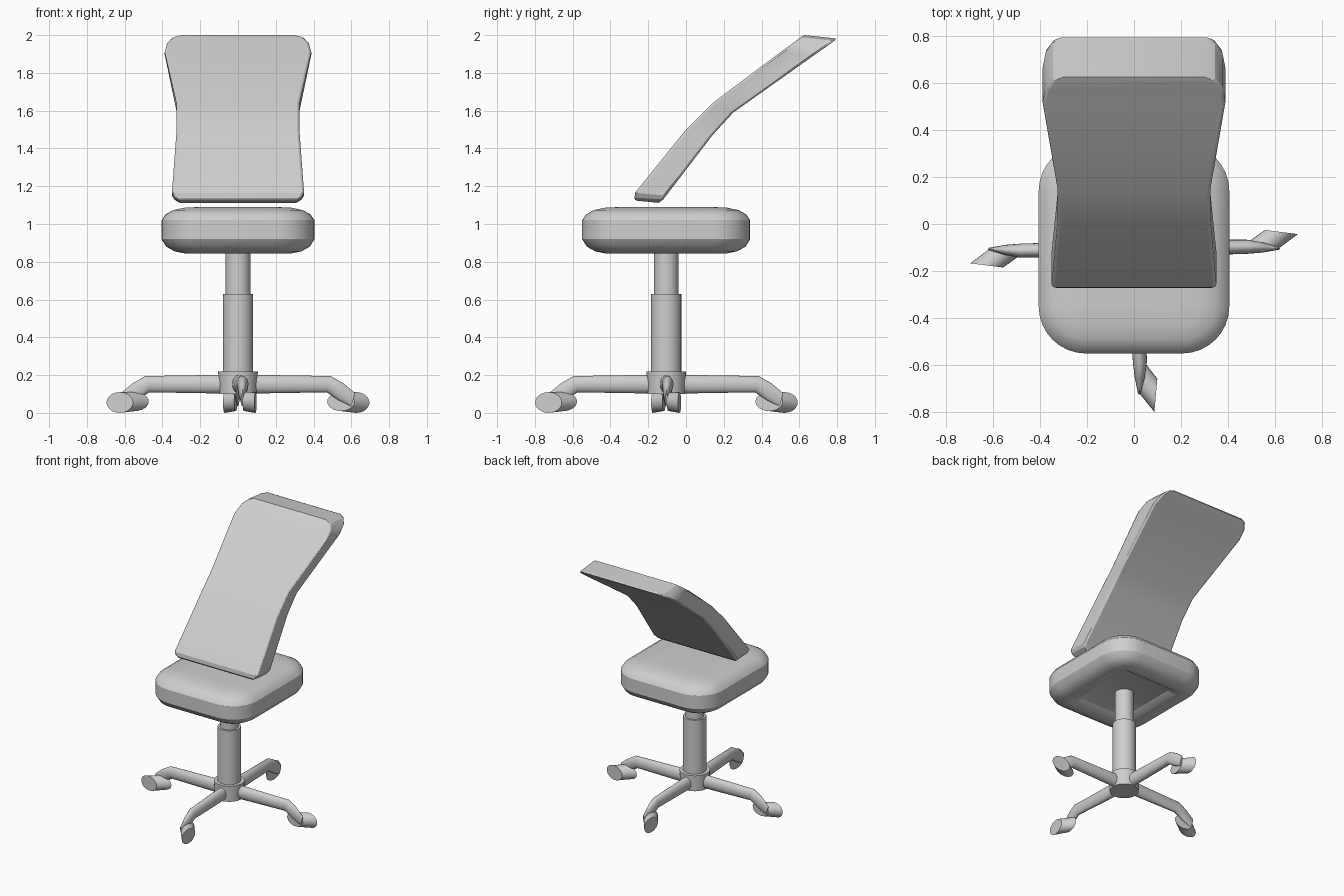
import bpy
import bmesh
from math import sin, cos, pi, radians
from mathutils import Matrix, Vector

if "Cube" in bpy.data.objects:
    bpy.data.objects.remove(bpy.data.objects["Cube"], do_unlink=True)

COLUMN_Y = -0.105

grey = bpy.data.materials.new("light_grey")
grey.use_nodes = True
grey.diffuse_color = (0.62, 0.62, 0.62, 1)
grey.node_tree.nodes["Principled BSDF"].inputs["Base Color"].default_value = (0.62, 0.62, 0.62, 1)


def loft(name, rings, matrix=Matrix(), bevel=0.0):
    """Skin a stack of equal-sized rings and cap both ends."""
    bm = bmesh.new()
    loops = [[bm.verts.new(matrix @ Vector(p)) for p in ring] for ring in rings]
    for a, b in zip(loops, loops[1:]):
        for i in range(len(a)):
            j = (i + 1) % len(a)
            bm.faces.new((a[i], a[j], b[j], b[i]))
    bm.faces.new(loops[0][::-1])
    bm.faces.new(loops[-1])
    bmesh.ops.recalc_face_normals(bm, faces=bm.faces)
    mesh = bpy.data.meshes.new(name)
    bm.to_mesh(mesh)
    bm.free()
    obj = bpy.data.objects.new(name, mesh)
    bpy.context.collection.objects.link(obj)
    mesh.materials.append(grey)
    if bevel:
        mod = obj.modifiers.new("soft_edges", "BEVEL")
        mod.width = bevel
        mod.segments = 2
        mod.limit_method = "ANGLE"
        mod.angle_limit = radians(50)
    bpy.ops.object.select_all(action="DESELECT")
    obj.select_set(True)
    bpy.context.view_layer.objects.active = obj
    bpy.ops.object.shade_smooth_by_angle(angle=radians(30))
    return obj


def circle(r, z, n=32):
    return [(r * cos(2 * pi * i / n), r * sin(2 * pi * i / n), z) for i in range(n)]


def rounded_rect(hx, hy, r, z, steps=8):
    points = []
    for k, (sx, sy) in enumerate([(1, 1), (-1, 1), (-1, -1), (1, -1)]):
        for i in range(steps + 1):
            a = (k + i / steps) * pi / 2
            points.append((sx * (hx - r) + r * cos(a), sy * (hy - r) + r * sin(a), z))
    return points


def leg_ring(u, v, z, rv, rz, slant=0.0, n=20):
    """Upright oval across the leg direction."""
    return [(u + slant * sin(a), v + rv * cos(a), z + rz * sin(a))
            for a in (2 * pi * i / n for i in range(n))]


def wheel_ring(u, v, z, ru, rz, n=24):
    """Upright oval facing sideways, turned a little outwards."""
    return [(u + ru * cos(a), v - 0.01 * cos(a), z + rz * sin(a))
            for a in (2 * pi * i / n for i in range(n))]


column = Matrix.Translation((0, COLUMN_Y, 0))

# Seat cushion: (inset, height), from the underside recess to the top
seat_profile = [(0.2, 0.875), (0.16, 0.85), (0.12, 0.845), (0.07, 0.855), (0.025, 0.88),
                (0, 0.92), (0, 1.02), (0.02, 1.05), (0.06, 1.073), (0.12, 1.086), (0.2, 1.09)]
loft("seat", [rounded_rect(0.405 - d, 0.445 - d, max(0.2 - d, 0.03), z) for d, z in seat_profile], column)

# Backrest: front y, z, back y, z, half width
back_sections = [
    (-0.275, 1.125, -0.145, 1.112, 0.31),
    (-0.272, 1.14, -0.12, 1.13, 0.338),
    (-0.27, 1.165, -0.105, 1.15, 0.35),
    (0.0, 1.5, 0.14, 1.47, 0.325),
    (0.14, 1.64, 0.25, 1.59, 0.325),
    (0.5, 1.91, 0.68, 1.895, 0.388),
    (0.57, 1.96, 0.745, 1.94, 0.375),
    (0.605, 1.988, 0.785, 1.97, 0.345),
    (0.625, 2.0, 0.8, 1.982, 0.3),
]
loft("backrest", [[(-w, fy, fz), (w, fy, fz), (w, by, bz), (-w, by, bz)]
                  for fy, fz, by, bz, w in back_sections], bevel=0.012)

# Column and hub
loft("upper_column", [circle(0.065, 0.6), circle(0.065, 0.88)], column)
loft("lower_column", [circle(0.08, 0.2), circle(0.08, 0.63)], column)
loft("hub", [circle(0.1, 0.1), circle(0.105, 0.22)], column)

# Four legs, each with a bent foot and a slanted caster
for side, angle in {"front": -87, "left": 1, "back": 91, "right": 181}.items():
    turn = column @ Matrix.Rotation(radians(angle), 4, "Z")
    loft(side + "_leg", [
        leg_ring(0.05, 0, 0.152, 0.036, 0.05),
        leg_ring(0.48, 0, 0.152, 0.03, 0.043, 0.01),
        leg_ring(0.545, -0.004, 0.112, 0.022, 0.045, 0.012),
        leg_ring(0.61, -0.01, 0.07, 0.006, 0.035, 0.01),
    ], turn)
    loft(side + "_caster", [
        wheel_ring(0.545, 0.002, 0.06, 0.072, 0.05),
        wheel_ring(0.627, 0.06, 0.055, 0.07, 0.055),
    ], turn)
